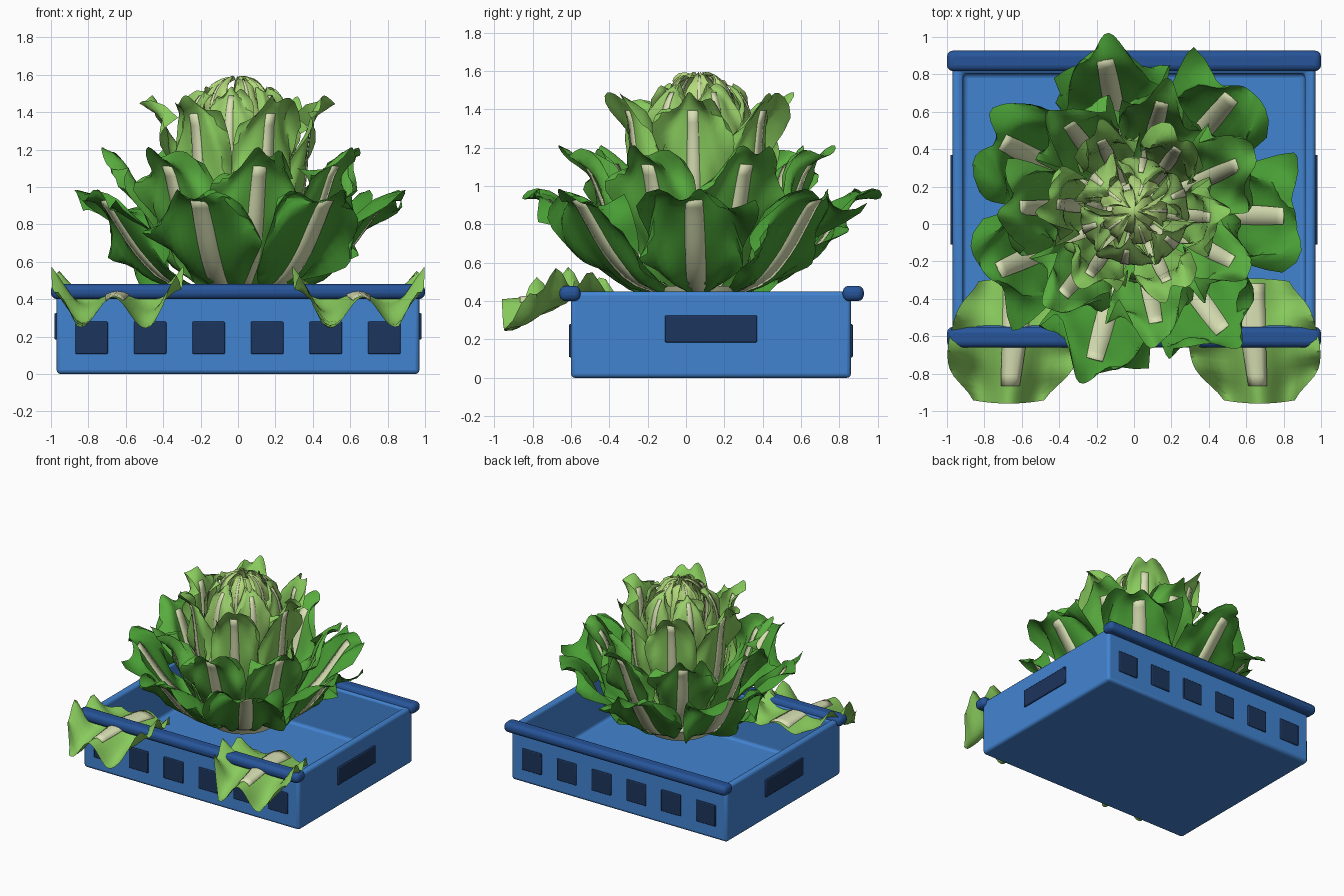
import bpy, bmesh, math, random
from math import sin, cos, pi, radians
from mathutils import Vector

if "Cube" in bpy.data.objects:
    bpy.data.objects.remove(bpy.data.objects["Cube"])

random.seed(4)
CENTRE = Vector((0, 0.07, 0))


def material(name, rgb):
    m = bpy.data.materials.new(name)
    m.diffuse_color = (*rgb, 1)
    m.use_nodes = True
    m.node_tree.nodes["Principled BSDF"].inputs["Base Color"].default_value = m.diffuse_color
    return m


BLUE = material("crate_blue", (0.055, 0.23, 0.64))
RAIL = material("rail_blue", (0.02, 0.09, 0.32))
DARK = material("window_blue", (0.012, 0.035, 0.11))
RIB = material("rib_cream", (0.70, 0.76, 0.46))
GREENS = [material("leaf_green_%d" % i, c) for i, c in enumerate([
    (0.065, 0.34, 0.035), (0.10, 0.42, 0.05), (0.25, 0.60, 0.11),
    (0.33, 0.63, 0.15), (0.45, 0.70, 0.20)])]


def finish(name, bm, mat, bevel=0, segments=2, thick=0):
    me = bpy.data.meshes.new(name)
    bm.to_mesh(me)
    bm.free()
    ob = bpy.data.objects.new(name, me)
    bpy.context.collection.objects.link(ob)
    me.materials.append(mat)
    if thick:
        s = ob.modifiers.new("thickness", 'SOLIDIFY')
        s.thickness, s.offset = thick, 0
    if bevel:
        b = ob.modifiers.new("bevel", 'BEVEL')
        b.width, b.segments = bevel, segments
    bpy.ops.object.select_all(action='DESELECT')
    bpy.context.view_layer.objects.active = ob
    ob.select_set(True)
    bpy.ops.object.shade_smooth_by_angle(angle=radians(40))
    return ob


def box_mesh(lo, hi):
    bm = bmesh.new()
    bmesh.ops.create_cube(bm, size=1)
    lo, hi = Vector(lo), Vector(hi)
    for v in bm.verts:
        v.co = Vector([(lo[i] + hi[i]) / 2 + v.co[i] * (hi[i] - lo[i]) for i in range(3)])
    return bm


def sheet(bm, fn, nu, nv):
    """Add a grid fn(s, v) with s in -1..1 and v in 0..1."""
    g = [[bm.verts.new(fn(2 * i / nu - 1, j / nv)) for i in range(nu + 1)] for j in range(nv + 1)]
    for j in range(nv):
        for i in range(nu):
            bm.faces.new((g[j][i], g[j][i + 1], g[j + 1][i + 1], g[j + 1][i]))


def spline(pts, t):
    """Catmull-Rom sample through a list of tuples."""
    t = min(max(t, 0), 1) * (len(pts) - 1)
    k = min(int(t), len(pts) - 2)
    f = t - k
    a, b, c, d = [pts[min(max(k + o, 0), len(pts) - 1)] for o in (-1, 0, 1, 2)]
    return [0.5 * (2 * q + (r - p) * f + (2 * p - 5 * q + 4 * r - s) * f * f
                   + (3 * q - p - 3 * r + s) * f ** 3) for p, q, r, s in zip(a, b, c, d)]


# Crate: hollow tub
bm = box_mesh((-0.97, -0.60, 0), (0.97, 0.86, 0.45))
top = max(bm.faces, key=lambda f: f.calc_center_median().z)
bmesh.ops.inset_region(bm, faces=[top], thickness=0.08)
new = bmesh.ops.extrude_discrete_faces(bm, faces=[top])["faces"]
bmesh.ops.translate(bm, verts=new[0].verts, vec=(0, 0, -0.39))
finish("crate_tub", bm, BLUE, 0.022, 3)

# Front and back rails
for name, y in (("front_rail", -0.605), ("back_rail", 0.872)):
    finish(name, box_mesh((-1, y - 0.055, 0.40), (1, y + 0.055, 0.48)), RAIL, 0.032, 3)

# Dark window panels on all four sides
for name, y in (("front_window", -0.60), ("back_window", 0.86)):
    for i in range(6):
        x = -0.783 + i * 0.313
        finish("%s_%d" % (name, i + 1),
               box_mesh((x - 0.087, y - 0.01, 0.107), (x + 0.087, y + 0.01, 0.28)), DARK, 0.006)
for name, x in (("left_handle_panel", -0.97), ("right_handle_panel", 0.97)):
    finish(name, box_mesh((x - 0.012, -0.11, 0.185), (x + 0.012, 0.37, 0.325)), DARK, 0.006)

# Lettuce stem
bm = bmesh.new()
bmesh.ops.create_cone(bm, cap_ends=True, segments=24, radius1=0.24, radius2=0.30, depth=0.10)
bmesh.ops.translate(bm, verts=bm.verts, vec=CENTRE + Vector((0, 0, 0.43)))
finish("lettuce_stem", bm, RIB)


def leaf_ring(name, mat, count, start, profile, ruffle, rib):
    """Ring of leaves; profile rows are (radius, height, half width)."""
    leaves, ribs = bmesh.new(), bmesh.new()
    for k in range(count):
        ang = radians(start + 360 * k / count)
        ph, ph2 = random.uniform(0, 2 * pi), random.uniform(0, 2 * pi)
        grow = random.uniform(0.97, 1.05)

        def point(s, v, flat=None):
            edge = 0
            if flat is None:
                edge = s * s * (0.25 + 0.75 * v) + 1.75 * max(0, v - 0.8) * (1 - s * s)
            vv = v * (1 - (0.20 * abs(s) ** 2.5 if flat is None else 0))
            r, z, w = spline(profile, vv)
            r *= 1 + (grow - 1) * v
            off = (w if flat is None else flat) * s
            a = ang + off / (0.5 * r + 0.22 + 0.25 * profile[-1][0])
            wave = sin(ph + 9 * v + 4 * s) + 0.5 * sin(ph2 + 14 * v - 6 * s)
            r += ruffle * edge * wave
            z += ruffle * edge * (0.8 * sin(ph2 + 6.5 * s + 6 * v) - 0.35)
            return CENTRE + Vector((r * cos(a), r * sin(a), z))

        sheet(leaves, point, 16, 16)
        sheet(ribs, lambda s, v: point(s, v * 0.82, rib * (1 - 0.45 * v)), 2, 10)
    finish(name + "_leaves", leaves, mat)
    finish(name + "_ribs", ribs, RIB, thick=0.008)


# Leaf rings from outside to inside
leaf_ring("outer", GREENS[0], 7, -2,
          [(.20, .43, .12), (.42, .50, .24), (.58, .64, .32), (.70, .80, .34), (.79, .92, .30), (.88, .97, .17)],
          0.10, 0.085)
leaf_ring("second", GREENS[1], 7, 24,
          [(.18, .46, .12), (.36, .60, .22), (.46, .78, .28), (.52, .95, .29), (.58, 1.10, .25), (.68, 1.20, .14)],
          0.085, 0.075)
leaf_ring("third", GREENS[2], 6, -5,
          [(.15, .50, .12), (.30, .75, .21), (.36, 1.0, .26), (.38, 1.2, .27), (.41, 1.38, .22), (.49, 1.48, .12)],
          0.065, 0.065)
leaf_ring("inner", GREENS[3], 6, 20,
          [(.10, .60, .10), (.24, .94, .18), (.29, 1.20, .22), (.27, 1.38, .20), (.22, 1.48, .16), (.17, 1.53, .09)],
          0.045, 0.045)
leaf_ring("heart", GREENS[4], 5, 0,
          [(.05, .80, .06), (.16, 1.20, .13), (.18, 1.40, .16), (.15, 1.51, .15), (.09, 1.57, .12), (.03, 1.59, .08)],
          0.03, 0.025)

# Pale core closing the centre
bm = bmesh.new()
bmesh.ops.create_uvsphere(bm, u_segments=16, v_segments=10, radius=1)
for v in bm.verts:
    v.co = CENTRE + Vector((v.co.x * 0.12, v.co.y * 0.12, 1.30 + v.co.z * 0.24))
finish("lettuce_core", bm, GREENS[4])

# Two loose leaves draped over the front rail
for side, name in ((-1, "left_loose_leaf"), (1, "right_loose_leaf")):
    def loose(s, v, half=None):
        w = spline([(.22,), (.31,), (.34,), (.35,), (.32,), (.19,)], v)[0] if half is None else half
        q = s * w / 0.35
        y = -0.29 - 0.67 * v + 0.10 * q * q * (v - 0.4)
        x = side * (0.61 + 0.06 * v) + s * w
        fold = 0.25 + 0.75 * min(1, abs(v - 0.46) / 0.45)
        z = 0.44 - 0.06 * max(0, v - 0.5) + 0.085 * fold * (cos(2 * pi * q) - 1) * (1 if v > 0.46 else 0.4)
        z += abs(q) ** 3 * (0.08 + 0.06 * sin(20 * v + 2 * side * s))
        return Vector((x, y, z))

    bm = bmesh.new()
    sheet(bm, loose, 20, 18)
    finish(name, bm, GREENS[2])
    bm = bmesh.new()
    sheet(bm, lambda s, v: loose(s, 0.04 + 0.82 * v, 0.085 * (1 - 0.45 * v)), 4, 10)
    finish(name + "_rib", bm, RIB, thick=0.012)
